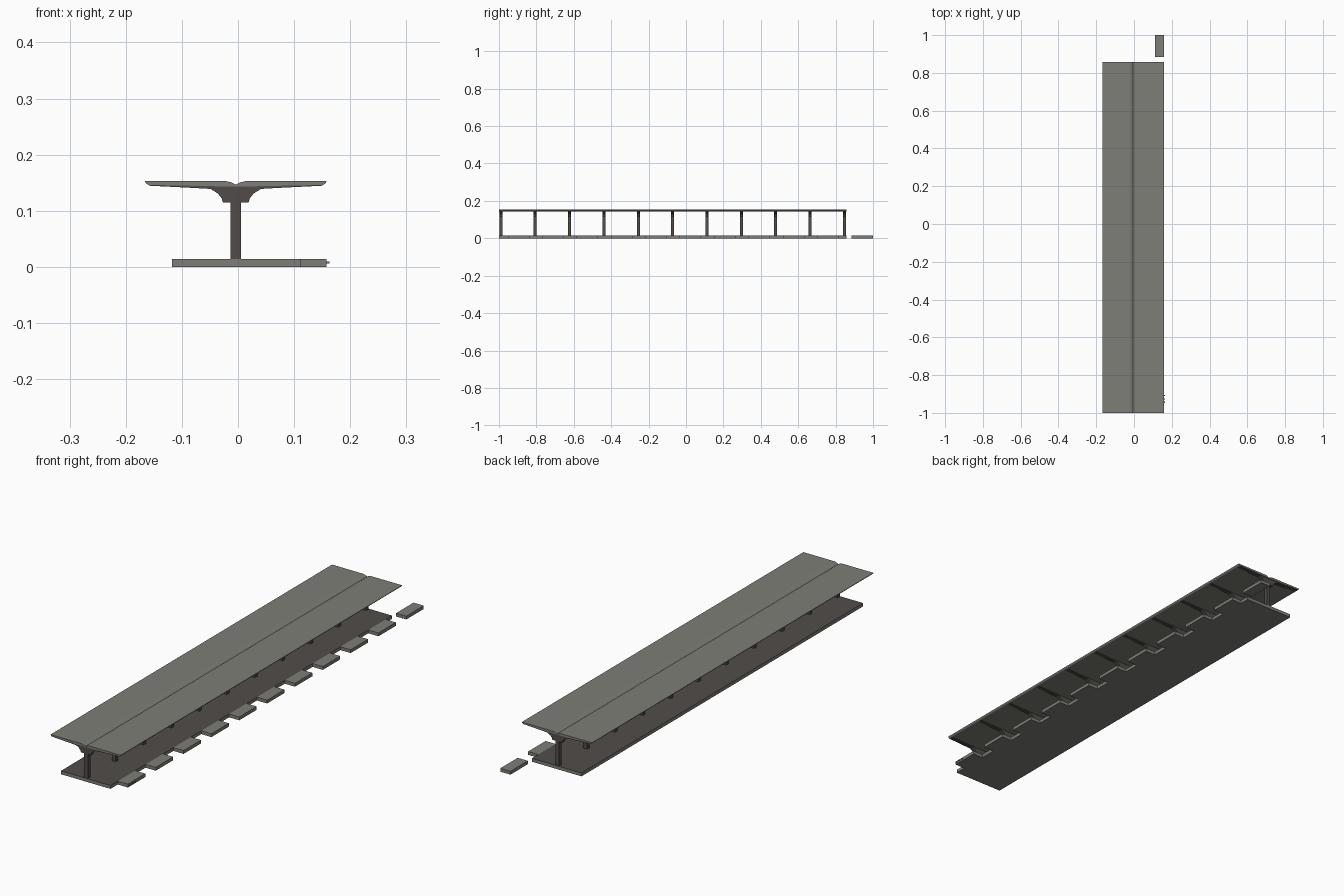
import bpy
import bmesh

old = bpy.data.objects.get("Cube")
if old:
    bpy.data.objects.remove(old, do_unlink=True)


def material(name, colour):
    m = bpy.data.materials.new(name)
    m.use_nodes = True
    m.diffuse_color = (*colour, 1)
    m.node_tree.nodes["Principled BSDF"].inputs["Base Color"].default_value = (*colour, 1)
    return m


CONCRETE = material("grey concrete", (0.21, 0.21, 0.185))
BROWN = material("dark brown", (0.085, 0.073, 0.068))


def prism(name, outline, y0, y1, *mats):
    """Extrude an x-z outline along y."""
    bm = bmesh.new()
    face = bm.faces.new([bm.verts.new((x, y0, z)) for x, z in outline])
    ext = bmesh.ops.extrude_face_region(bm, geom=[face])
    moved = [v for v in ext["geom"] if isinstance(v, bmesh.types.BMVert)]
    bmesh.ops.translate(bm, verts=moved, vec=(0, y1 - y0, 0))
    bmesh.ops.recalc_face_normals(bm, faces=bm.faces)
    mesh = bpy.data.meshes.new(name)
    bm.to_mesh(mesh)
    bm.free()
    for m in mats:
        mesh.materials.append(m)
    obj = bpy.data.objects.new(name, mesh)
    bpy.context.collection.objects.link(obj)
    return obj


def box(name, x0, x1, y0, y1, z0, z1, *mats):
    return prism(name, [(x0, z0), (x1, z0), (x1, z1), (x0, z1)], y0, y1, *mats)


def mirrored(half):
    """Full outline from a half outline, about the column line."""
    right = [(CENTRE + x, z) for x, z in half]
    left = [(CENTRE - x, z) for x, z in reversed(half) if x > 0]
    return right + left


CENTRE = -0.004
FRONT, BACK = -1.0, 0.858
PITCH, COUNT = 0.1837, 11

# Platform slab with a dark walking surface
slab = box("platform_slab", -0.118, 0.111, FRONT, BACK, 0, 0.014, CONCRETE, BROWN)
for p in slab.data.polygons:
    p.material_index = int(p.normal.z > 0.9)

# Edge blocks along one side, the last one standing free
for i in range(COUNT):
    y = -0.952 + i * PITCH
    box(f"edge_block_{i + 1}", 0.111, 0.158, y, y + 0.115, 0, 0.014, CONCRETE)

# Small pegs on the first block
for i in range(3):
    y = -0.947 + i * 0.018
    box(f"edge_peg_{i + 1}", 0.157, 0.163, y, y + 0.006, 0.006, 0.01, CONCRETE)

# Canopy with a central gutter
roof = [(0, 0.143), (0.156, 0.1462), (0.16, 0.149), (0.162, 0.153),
        (0.018, 0.153), (0.009, 0.151), (0.003, 0.148), (0, 0.1465)]
right = [(CENTRE + x, z) for x, z in roof]
left = [(CENTRE - x, z) for x, z in reversed(roof[1:-1])]
prism("canopy", right + left, FRONT, BACK, CONCRETE)

# Columns with curved brackets and tapering arms
support = [(0.009, 0.013), (0.009, 0.115), (0.023, 0.115), (0.025, 0.122),
           (0.032, 0.131), (0.045, 0.139), (0.07, 0.1405), (0.153, 0.1447),
           (0.156, 0.1465), (0, 0.1435)]
for i in range(COUNT):
    y = -0.99 + i * PITCH
    prism(f"column_{i + 1}", mirrored(support), y - 0.008, y + 0.008, BROWN)
